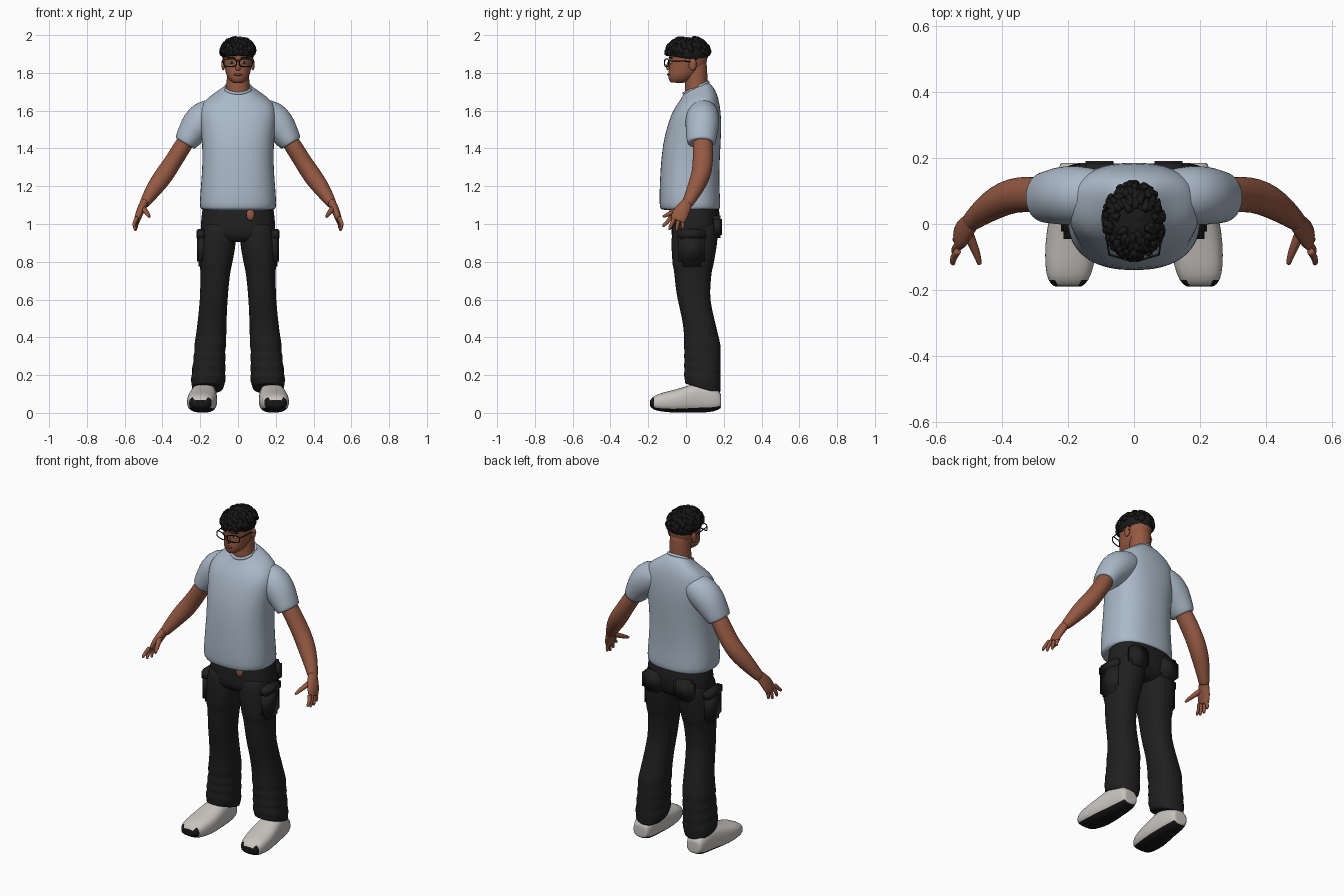
import bpy, bmesh, math, random
from mathutils import Vector

random.seed(4)
if "Cube" in bpy.data.objects:
    bpy.data.objects.remove(bpy.data.objects["Cube"], do_unlink=True)


def material(name, red, green, blue):
    mat = bpy.data.materials.new(name)
    mat.use_nodes = True
    mat.diffuse_color = (red, green, blue, 1)
    shader = next(n for n in mat.node_tree.nodes if n.type == 'BSDF_PRINCIPLED')
    shader.inputs["Base Color"].default_value = (red, green, blue, 1)
    shader.inputs["Roughness"].default_value = 0.8
    return mat


skin = material("brown skin", .3, .1, .055)
lip = material("dark lips", .17, .05, .035)
cloth = material("pale blue cotton", .4, .48, .57)
trouser = material("charcoal trousers", .014, .014, .014)
black = material("black hair and frames", .01, .01, .011)
leather = material("off white shoe", .58, .55, .52)
rubber = material("black rubber sole", .008, .008, .008)
white = material("eye white", .55, .5, .46)


def ring(center, u, v, power=2.0, sides=20):
    """Superellipse cross-section spanned by two half-axis vectors."""
    points = []
    for i in range(sides):
        angle = math.tau * i / sides
        c, s = math.cos(angle), math.sin(angle)
        c = math.copysign(abs(c) ** (2 / power), c)
        s = math.copysign(abs(s) ** (2 / power), s)
        points.append(Vector(center) + Vector(u) * c + Vector(v) * s)
    return points


def add_loft(bm, rings, closed=False):
    """Skin a list of rings, with softly rounded caps or joined end to end."""
    if not closed:
        def inset(loop):
            middle = sum(loop, Vector()) / len(loop)
            return [p.lerp(middle, .12) for p in loop]
        rings = [inset(rings[0])] + rings + [inset(rings[-1])]
    loops = [[bm.verts.new(p) for p in loop] for loop in rings]
    pairs = list(zip(loops, loops[1:]))
    if closed:
        pairs.append((loops[-1], loops[0]))
    for a, b in pairs:
        for i in range(len(a)):
            j = (i + 1) % len(a)
            bm.faces.new((a[i], a[j], b[j], b[i]))
    if not closed:
        bm.faces.new(loops[0])
        bm.faces.new(loops[-1])


def finish(name, bm, mats, mirror=False, subdivide=1):
    bmesh.ops.recalc_face_normals(bm, faces=bm.faces)
    mesh = bpy.data.meshes.new(name)
    bm.to_mesh(mesh)
    bm.free()
    for mat in mats:
        mesh.materials.append(mat)
    mesh.shade_smooth()
    obj = bpy.data.objects.new(name, mesh)
    bpy.context.scene.collection.objects.link(obj)
    if mirror:
        obj.modifiers.new("Mirror", 'MIRROR').use_mirror_merge = False
    if subdivide:
        sub = obj.modifiers.new("Subdivision", 'SUBSURF')
        sub.levels = sub.render_levels = subdivide
    return obj


def path_rings(path, sides=12, closed=False):
    """Rings along (x, y, z, radius along y, other radius)."""
    rings, points = [], [Vector(p[:3]) for p in path]
    last = len(path) - 1
    for i, p in enumerate(path):
        if closed:
            tangent = points[(i + 1) % len(path)] - points[i - 1]
        else:
            tangent = points[min(i + 1, last)] - points[max(i - 1, 0)]
        tangent.normalize()
        guide = Vector((0, 1, 0))
        if abs(tangent.y) > .9:
            guide = Vector((0, 0, 1))
        u = (guide - tangent * tangent.dot(guide)).normalized()
        rings.append(ring(points[i], u * p[3], tangent.cross(u) * p[-1], 2, sides))
    return rings


def limb(name, paths, mat, mirror=False, sides=12, closed=False):
    bm = bmesh.new()
    for path in paths:
        add_loft(bm, path_rings(path, sides, closed), closed)
    return finish(name, bm, [mat], mirror)


def stack(name, levels, mat, power=2.3, mirror=False, sides=24):
    """Horizontal sections: height, x range, y range, slope along y."""
    bm = bmesh.new()
    rings = []
    for z, left, right, front, back, slope in levels:
        depth = (back - front) / 2
        rings.append(ring(((left + right) / 2, (front + back) / 2, z),
                          ((right - left) / 2, 0, 0), (0, depth, depth * slope), power, sides))
    add_loft(bm, rings)
    return finish(name, bm, [mat], mirror)


def ball(name, center, size, mat, mirror=False, cube=False):
    bm = bmesh.new()
    if cube:
        bmesh.ops.create_cube(bm, size=2)
        bmesh.ops.bevel(bm, geom=bm.edges[:], offset=.3, segments=2, affect='EDGES')
    else:
        bmesh.ops.create_uvsphere(bm, u_segments=16, v_segments=10, radius=1)
    for v in bm.verts:
        v.co = Vector(center) + v.co * Vector(size)
    return finish(name, bm, [mat], mirror, 0)


def centred(rows):
    return [(z, -half, half, front, back, slope) for z, half, front, back, slope in rows]


# Shirt body, sleeves and neckband
stack("shirt", centred([
    (1.075, .198, -.135, .18, 0), (1.1, .205, -.142, .184, 0), (1.2, .197, -.14, .176, 0),
    (1.32, .188, -.134, .178, 0), (1.43, .19, -.122, .184, 0), (1.52, .2, -.1, .188, .02),
    (1.59, .205, -.078, .184, .06), (1.645, .19, -.052, .174, .15),
    (1.685, .13, -.03, .155, .3), (1.71, .085, -.018, .13, .42), (1.722, .07, -.01, .115, .47)]),
    cloth, 2.4, sides=32)
limb("sleeves", [[(.1, .09, 1.6, .075, .07), (.17, .088, 1.568, .092, .097),
                  (.22, .086, 1.52, .09, .09), (.25, .083, 1.475, .083, .074),
                  (.278, .08, 1.432, .077, .063), (.281, .08, 1.427, .07, .056)]],
     cloth, True, 20)
band = [(.069 * math.cos(math.tau * i / 24), .053 + .064 * math.sin(math.tau * i / 24),
         1.721 + .03 * math.sin(math.tau * i / 24), .009) for i in range(24)]
limb("shirt_neckband", [band], cloth, sides=8, closed=True)

# Bare arms and hands
limb("arms", [[(.25, .085, 1.48, .05, .045), (.3, .09, 1.4, .055, .048),
               (.35, .09, 1.32, .055, .047), (.39, .08, 1.26, .053, .052),
               (.435, .055, 1.2, .047, .047), (.475, .025, 1.14, .036, .035),
               (.497, .005, 1.105, .031, .027)]], skin, True, 16)
limb("palms", [[(.492, .01, 1.12, .029, .025), (.512, -.015, 1.08, .041, .023),
                (.525, -.032, 1.05, .047, .021), (.535, -.046, 1.017, .04, .016)]], skin, True)
fingers = []
for k, (y, tip, low) in enumerate([(-.082, -.12, .985), (-.06, -.087, .968),
                                   (-.037, -.05, .964), (-.017, -.018, .975)]):
    x = .535 - .004 * k
    fingers.append([(x, y, 1.035, .0125), (x + .014, (y + tip) / 2, 1.005, .0115),
                    (x + .016, tip, low + .008, .0095), (x + .014, tip, low, .006)])
fingers.append([(.505, -.025, 1.085, .018), (.488, -.065, 1.065, .015),
                (.474, -.1, 1.048, .012), (.469, -.122, 1.038, .007)])
limb("fingers", fingers, skin, True, 8)

# Cargo trousers
stack("trouser_hips", centred([
    (1.1, .187, -.068, .172, 0), (1.04, .195, -.075, .182, 0), (.98, .2, -.08, .18, 0),
    (.935, .195, -.08, .168, 0), (.905, .1, -.05, .13, 0)]), trouser)
legs = [(1., .012, .19, -.072, .172, 0), (.9, .008, .206, -.08, .168, 0),
        (.82, .025, .206, -.074, .152, 0), (.775, .032, .206, -.072, .146, 0),
        (.764, .038, .198, -.064, .138, 0), (.68, .048, .2, -.058, .13, 0),
        (.6, .055, .202, -.046, .126, 0), (.5, .06, .212, -.02, .15, 0),
        (.4, .062, .224, -.008, .174, 0)]
for i in range(8):
    fold = .005 * (-1) ** i
    legs.append((.35 - .028 * i, .066 - fold, .23 + .003 * i + fold,
                 -.01 - fold, .184 + fold / 2, -.035 * i))
legs.append((.128, .078, .245, -.01, .184, -.3))
stack("trouser_legs", legs, trouser, mirror=True)
ball("cargo_pockets", (.192, .03, .865), (.024, .07, .09), trouser, True, True)
ball("cargo_flaps", (.196, .03, .945), (.025, .075, .028), trouser, True, True)
ball("back_pockets", (.105, .165, .985), (.06, .026, .06), trouser, True, True)
ball("belt_tab", (.066, -.079, 1.05), (.022, .014, .032), skin)

# Shoes with the dark sole running up the toe
bm = bmesh.new()
sections = []
for y, low, high, half, x in [(-.19, .035, .066, .042, .2), (-.175, .016, .09, .062, .2),
                              (-.13, .006, .107, .075, .196), (-.06, 0, .122, .081, .19),
                              (.01, 0, .145, .076, .185), (.07, 0, .165, .066, .18),
                              (.15, .004, .15, .06, .178), (.186, .025, .1, .045, .178)]:
    sections.append(ring((x, y, (low + high) / 2), (half, 0, 0),
                         (0, 0, (high - low) / 2), 2.7))
add_loft(bm, sections)
bmesh.ops.recalc_face_normals(bm, faces=bm.faces)
for face in bm.faces:
    middle = face.calc_center_median()
    if face.normal.z < -.6 or (middle.y < -.175 and middle.z < .075):
        face.material_index = 1
finish("shoes", bm, [leather, rubber], True)

# Head, neck and facial features
limb("neck", [[(0, .055, 1.67, .066, .068), (0, .054, 1.73, .06, .062),
               (0, .055, 1.8, .06, .06), (0, .05, 1.86, .06, .06)]], skin, sides=16)
stack("head", centred([
    (1.748, .026, -.084, -.03, -.1), (1.76, .046, -.093, .02, -.15), (1.787, .062, -.095, .06, 0),
    (1.82, .07, -.091, .1, 0), (1.86, .076, -.086, .112, 0), (1.9, .08, -.091, .117, 0),
    (1.94, .075, -.08, .11, 0), (1.97, .05, -.045, .08, 0)]), skin, 2.15)
limb("nose", [[(0, -.082, 1.872, .006, .007), (0, -.091, 1.85, .011, .009),
               (0, -.096, 1.828, .014, .015), (0, -.09, 1.815, .008, .012)]], skin)
ball("ears", (.078, .035, 1.845), (.01, .021, .032), skin, True)
ball("lips", (0, -.091, 1.791), (.025, .009, .007), lip)
ball("eyes", (.033, -.08, 1.854), (.014, .008, .007), white, True)
ball("pupils", (.033, -.086, 1.854), (.006, .004, .006), black, True)
limb("eyebrows", [[(.016, -.088, 1.877, .005, .003), (.035, -.087, 1.884, .006, .004),
                   (.057, -.075, 1.878, .005, .003)]], black, True, 8)

# Glasses
rim = [(p.x, p.y, p.z, .0035) for p in
       ring((.042, -.103, 1.854), (.034, .01, 0), (0, 0, .02), 4, 20)]
limb("glasses_rims", [rim], black, True, 6, True)
limb("glasses_bridge", [[(-.01, -.111, 1.861, .003), (0, -.113, 1.864, .003),
                         (.01, -.111, 1.861, .003)]], black, sides=6)
limb("glasses_temples", [[(.075, -.094, 1.863, .0035), (.083, -.05, 1.864, .0035),
                          (.084, .02, 1.863, .0035), (.082, .055, 1.845, .0035)]],
     black, True, 6)

# Cropped hair: a rough cap with overlapping locks
bm = bmesh.new()
bmesh.ops.create_uvsphere(bm, u_segments=28, v_segments=18, radius=1)
core, size = Vector((0, .01, 1.908)), Vector((.088, .112, .08))
for v in bm.verts:
    v.co = core + v.co * size * random.uniform(.97, 1.03)
    v.co.z = max(v.co.z, 1.893 - .17 * (v.co.y + .1))
for i in range(130):
    turn = random.uniform(0, math.tau)
    lift = math.asin(random.uniform(.08, .98))
    path = []
    for step, width in enumerate((.011, .013, .009, .003)):
        climb = lift - step * .13
        way = Vector((math.cos(turn) * math.cos(climb), math.sin(turn) * math.cos(climb),
                      math.sin(climb)))
        spot = core + way * size * (.98 + .025 * step)
        spot.z = max(spot.z, 1.89 - .17 * (spot.y + .1))
        path.append((*spot, width, width))
        turn += random.uniform(-.08, .12)
    add_loft(bm, path_rings(path, 6))
finish("hair", bm, [black], subdivide=0)
